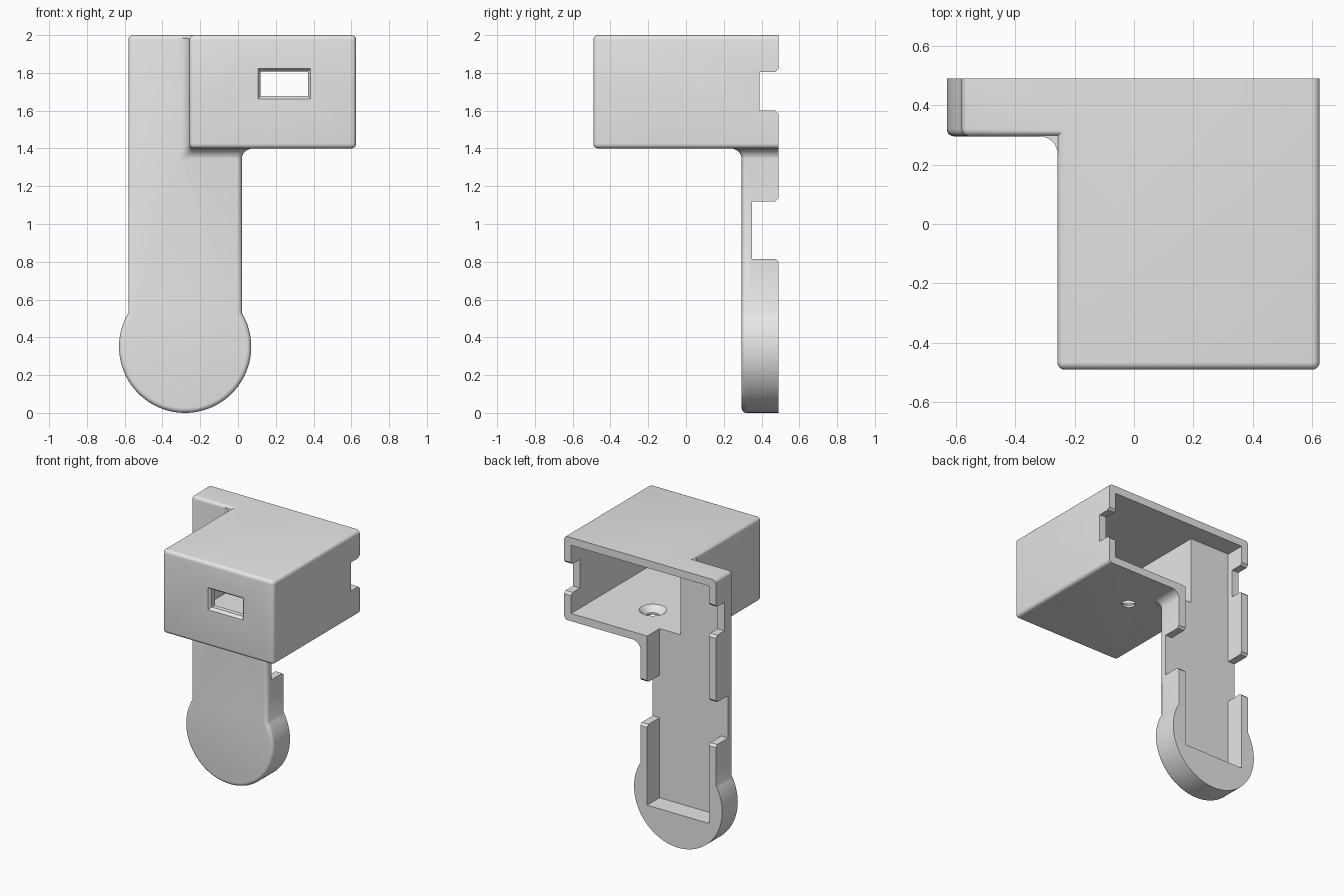
import bpy, bmesh, math
from math import sin, cos, pi

if "Cube" in bpy.data.objects:
    bpy.data.objects.remove(bpy.data.objects["Cube"])

BACK, FRONT, PLATE = 0.49, -0.49, 0.295      # y of open back, box front, arm front
R, COVE = 0.025, 0.06                        # outer rounding, inner fillet

grey = bpy.data.materials.new("plain_grey")
grey.diffuse_color = (0.8, 0.8, 0.8, 1)
grey.use_nodes = True
grey.node_tree.nodes["Principled BSDF"].inputs["Base Color"].default_value = grey.diffuse_color


def loft(name, rings, bevel_rule=None):
    """Solid through matching rings of points, optionally rounding chosen edges."""
    bm = bmesh.new()
    rows = [[bm.verts.new(p) for p in ring] for ring in rings]
    n = len(rows[0])
    for a, b in zip(rows, rows[1:]):
        for i in range(n):
            bm.faces.new((a[i], a[(i + 1) % n], b[(i + 1) % n], b[i]))
    bm.faces.new(rows[0])
    bm.faces.new(rows[-1])
    bmesh.ops.recalc_face_normals(bm, faces=bm.faces)
    if bevel_rule:
        edges = [e for e in bm.edges if bevel_rule(e.verts[0].co, e.verts[1].co)]
        bmesh.ops.bevel(bm, geom=edges, offset=R, segments=5, profile=0.5, affect='EDGES')
    me = bpy.data.meshes.new(name)
    bm.to_mesh(me)
    bm.free()
    ob = bpy.data.objects.new(name, me)
    bpy.context.collection.objects.link(ob)
    me.materials.append(grey)
    return ob


def block(name, x, y, z, rule=None):
    return loft(name, [[(x[0], v, z[0]), (x[1], v, z[0]), (x[1], v, z[1]), (x[0], v, z[1])] for v in y], rule)


def combine(target, other, op):
    mod = target.modifiers.new(op, 'BOOLEAN')
    mod.operation, mod.solver, mod.object = op, 'EXACT', other
    bpy.context.view_layer.objects.active = target
    bpy.ops.object.modifier_apply(modifier=mod.name)
    bpy.data.objects.remove(other)


def cove_steps():
    """(distance from corner, outward offset) along a quarter-round fillet."""
    return [(COVE * (1 - sin(i * pi / 16)), COVE * (1 - cos(i * pi / 16)) - 0.001) for i in range(9)]


# Box housing, rounded everywhere except its back rim
housing = block("housing", (-0.258, 0.625), (FRONT, BACK), (1.4, 2.0),
                lambda a, b: not (a.y > 0.4 and b.y > 0.4))

# Hanging arm with a round lower end
half, rad, cx = 0.30, 0.35, -0.28
a0 = math.asin((rad ** 2 - half ** 2) ** 0.5 / rad)
arc = [(cx + rad * cos(t), rad + rad * sin(t))
       for t in (a0 - i * (pi + 2 * a0) / 64 for i in range(65))]
outline = [(cx - half, 2.0), (cx + half, 2.0)] + arc
arm = loft("arm", [[(x, y, z) for x, z in outline] for y in (PLATE, BACK)],
           lambda a, b: (a.y < 0.4 and b.y < 0.4) or (a.x < -0.5 and b.x < -0.5 and a.z > 1.9 and b.z > 1.9))
combine(housing, arm, 'UNION')

# Fillet under the box, wrapping the arm's right edge
rings = []
for u, o in cove_steps() + [(-0.02, COVE - 0.001)]:
    corner = [(0.02 - R + (R + o) * sin(t), PLATE + R - (R + o) * cos(t)) for t in (i * pi / 12 for i in range(7))]
    ring = [(-0.235, BACK), (-0.235, PLATE - o)] + corner + [(0.02 + o, BACK)]
    rings.append([(x, y, 1.4 - u) for x, y in ring])
combine(housing, loft("lower_fillet", rings), 'UNION')

# Fillet beside the box, turning its lower left corner
rings = []
for v, o in cove_steps() + [(-0.015, COVE - 0.001)]:
    corner = [(-0.258 + R - o - R * sin(t), 1.4 + R - o - R * cos(t)) for t in (i * pi / 12 for i in range(7))]
    ring = [(-0.2345, 1.985), (-0.2345, 1.4 - o)] + corner + [(-0.258 - o, 1.985)]
    rings.append([(x, PLATE - v, z) for x, z in ring])
combine(housing, loft("side_fillet", rings), 'UNION')

# Hollow interior of box and arm, open to the back
combine(housing, block("box_pocket", (-0.203, 0.57), (-0.435, 0.6), (1.455, 1.945)), 'DIFFERENCE')
combine(housing, block("arm_pocket", (-0.525, -0.035), (0.35, 0.6), (0.24, 1.945)), 'DIFFERENCE')

# Clip notches through both side walls, with chamfered mouths
for depth, z0, z1 in ((0.39, 1.6, 1.805), (0.35, 0.815, 1.12)):
    c = 0.016
    prof = [(depth, z0), (BACK - c, z0), (BACK, z0 - c), (0.6, z0 - c),
            (0.6, z1 + c), (BACK, z1 + c), (BACK - c, z1), (depth, z1)]
    combine(housing, loft("notch", [[(x, y, z) for y, z in prof] for x in (-0.8, 0.8)]), 'DIFFERENCE')

# Front window, flaring outward
rings = []
for y, g in ((-0.52, 0.015), (FRONT, 0.015), (FRONT + 0.02, 0), (-0.4, 0)):
    rings.append([(0.12 - g, y, 1.678 - g), (0.37 + g, y, 1.678 - g), (0.37 + g, y, 1.807 + g), (0.12 - g, y, 1.807 + g)])
combine(housing, loft("window", rings), 'DIFFERENCE')

# Countersunk screw hole in the box floor
rings = [[(0.165 + r * cos(i * pi / 20), 0.14 + r * sin(i * pi / 20), z) for i in range(40)]
         for z, r in ((1.36, 0.045), (1.415, 0.045), (1.455, 0.09), (1.48, 0.118))]
combine(housing, loft("screw_hole", rings), 'DIFFERENCE')

# Smooth roundings, crisp corners
housing.name = "bracket_housing"
for ob in bpy.context.selected_objects:
    ob.select_set(False)
housing.select_set(True)
bpy.context.view_layer.objects.active = housing
bpy.ops.object.shade_smooth_by_angle(angle=math.radians(30))
